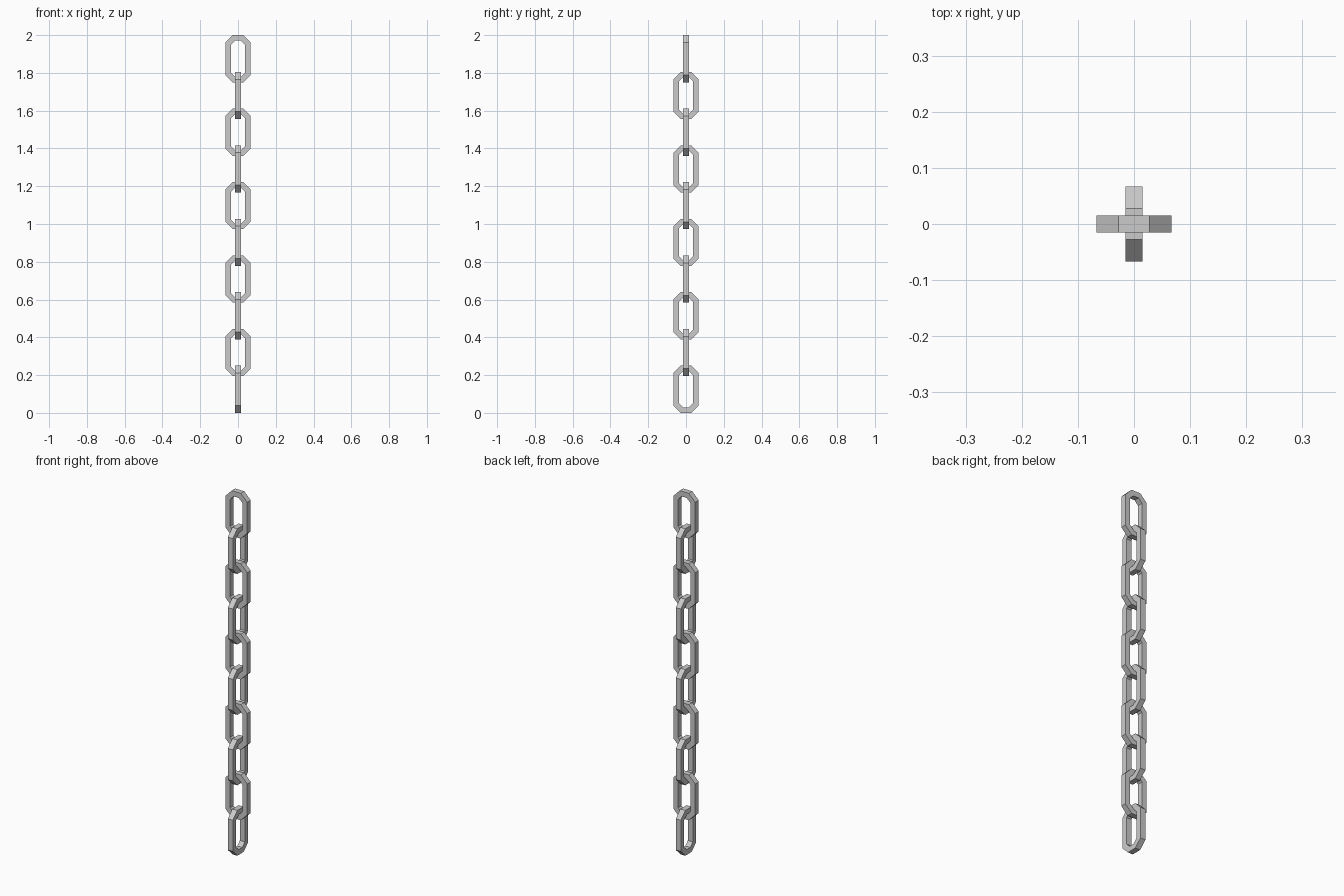
import bpy, bmesh, math

if "Cube" in bpy.data.objects:
    bpy.data.objects.remove(bpy.data.objects["Cube"])

LINKS = 10
LINK_H, LINK_W = 0.25, 0.134   # outer height and width of a link
BAR, DEPTH = 0.029, 0.0305     # bar width in the link plane, and across it
PITCH = (2.0 - LINK_H) / (LINKS - 1)


def ring(apothem):
    """Regular octagon, pulled apart vertically into a long link outline."""
    r = apothem / math.cos(math.pi / 8)
    stretch = (LINK_H - LINK_W) / 2
    pts = []
    for k in range(8):
        a = math.pi / 8 + k * math.pi / 4
        z = r * math.sin(a)
        pts.append((r * math.cos(a), z + math.copysign(stretch, z)))
    return pts


def link_mesh():
    bm = bmesh.new()
    outer, inner = ring(LINK_W / 2), ring(LINK_W / 2 - BAR)
    d = DEPTH / 2
    # square section swept round the octagon
    loops = [[bm.verts.new((x, y, z)) for x, z in pts]
             for pts, y in ((outer, -d), (outer, d), (inner, d), (inner, -d))]
    for i in range(4):
        a, b = loops[i], loops[(i + 1) % 4]
        for k in range(8):
            n = (k + 1) % 8
            bm.faces.new((a[k], a[n], b[n], b[k]))
    bmesh.ops.recalc_face_normals(bm, faces=bm.faces)
    me = bpy.data.meshes.new("chain_link")
    bm.to_mesh(me)
    bm.free()
    return me


# Chain: alternate links turned a quarter, hanging from the top down
mesh = link_mesh()
for i in range(LINKS):
    ob = bpy.data.objects.new(f"chain_link_{i + 1}", mesh)
    ob.location.z = 2.0 - LINK_H / 2 - i * PITCH
    ob.rotation_euler.z = math.pi / 2 * (i % 2)
    bpy.context.collection.objects.link(ob)
